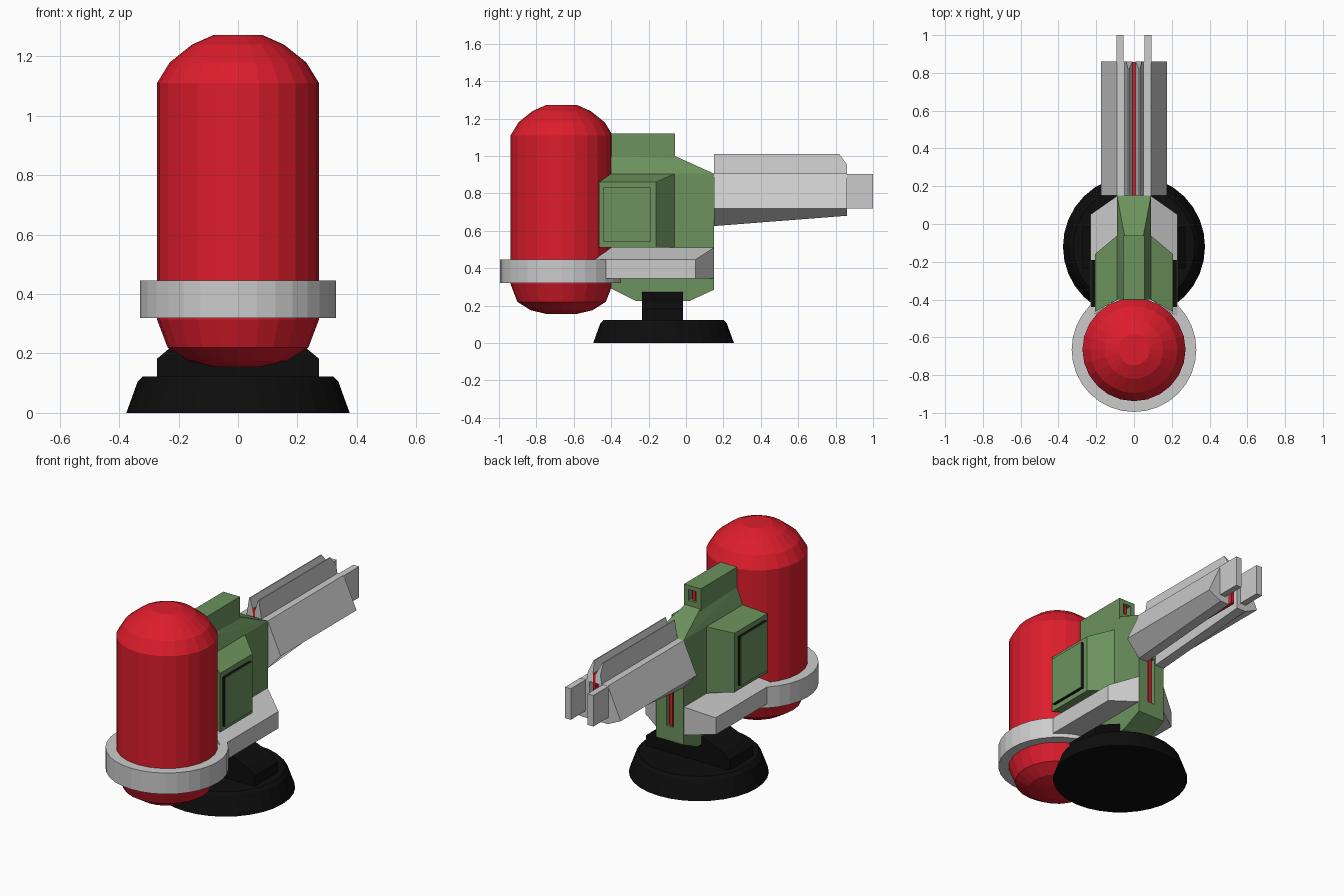
import bpy, bmesh, math

if "Cube" in bpy.data.objects:
    bpy.data.objects.remove(bpy.data.objects["Cube"])


def material(name, rgb):
    m = bpy.data.materials.new(name)
    m.diffuse_color = (*rgb, 1)
    m.use_nodes = True
    m.node_tree.nodes["Principled BSDF"].inputs["Base Color"].default_value = m.diffuse_color
    return m


RED = material("red", (0.72, 0.012, 0.025))
GREEN = material("green", (0.15, 0.29, 0.11))
BLACK = material("black", (0.004, 0.004, 0.004))


def finish(name, bm, mat):
    bmesh.ops.recalc_face_normals(bm, faces=bm.faces[:])
    me = bpy.data.meshes.new(name)
    bm.to_mesh(me)
    bm.free()
    if mat:
        me.materials.append(mat)
    ob = bpy.data.objects.new(name, me)
    bpy.context.collection.objects.link(ob)
    return ob


def hull(name, pts, mat=None):
    """Convex solid around a few corner points."""
    bm = bmesh.new()
    for p in pts:
        bm.verts.new(p)
    bmesh.ops.convex_hull(bm, input=bm.verts[:])
    bmesh.ops.dissolve_limit(bm, angle_limit=0.01, verts=bm.verts[:], edges=bm.edges[:])
    return finish(name, bm, mat)


def box(name, x, y, z, mat=None):
    return hull(name, [(a, b, c) for a in x for b in y for c in z], mat)


def loft(name, sec_a, sec_b, mat=None):
    """Solid between two matching sections."""
    bm = bmesh.new()
    a = [bm.verts.new(p) for p in sec_a]
    b = [bm.verts.new(p) for p in sec_b]
    bm.faces.new(a)
    bm.faces.new(b)
    for i in range(len(a)):
        j = (i + 1) % len(a)
        bm.faces.new((a[i], a[j], b[j], b[i]))
    return finish(name, bm, mat)


def lathe(name, profile, cy, seg, mat=None, closed=False):
    """Revolve (radius, z) points round a vertical axis at y = cy."""
    bm = bmesh.new()
    rings = [[bm.verts.new((r * math.cos(2 * math.pi * k / seg),
                            cy + r * math.sin(2 * math.pi * k / seg), z))
              for k in range(seg)] for r, z in profile]
    pairs = list(zip(rings, rings[1:]))
    if closed:
        pairs.append((rings[-1], rings[0]))
    else:
        bm.faces.new(rings[0])
        bm.faces.new(rings[-1])
    for a, b in pairs:
        for k in range(seg):
            n = (k + 1) % seg
            bm.faces.new((a[k], a[n], b[n], b[k]))
    return finish(name, bm, mat)


def cut(ob, cutter):
    m = ob.modifiers.new("cut", 'BOOLEAN')
    m.operation = 'DIFFERENCE'
    m.solver = 'EXACT'
    m.object = cutter
    cutter.hide_render = True
    cutter.display_type = 'WIRE'


# Fluid tank and its holding ring
lathe("tank", [(0.08, 0.155), (0.165, 0.175), (0.237, 0.22), (0.273, 0.315), (0.273, 1.11),
               (0.23, 1.18), (0.155, 1.24), (0.083, 1.272)], -0.665, 24, RED)
lathe("tank_ring", [(0.265, 0.32), (0.33, 0.32), (0.33, 0.445), (0.265, 0.445)],
      -0.665, 32, None, True)

# Round foot and pedestal
lathe("foot", [(0.376, 0), (0.338, 0.105), (0.322, 0.122)], -0.12, 32, BLACK)
ped = [(0.273, 0.11), (0.273, 0.182), (0.23, 0.218), (0.1, 0.272)]
hull("pedestal", [(s * x, y, z) for s in (1, -1) for x, z in ped for y in (-0.235, -0.015)], BLACK)

# Central body with front slot
side = [(-0.4, 0.29), (-0.27, 0.225), (0.02, 0.225), (0.15, 0.285), (0.15, 0.905), (-0.4, 0.905)]
body = hull("body", [(x, y, z) for x in (-0.09, 0.09) for y, z in side], GREEN)
cut(body, box("slot_cutter", (-0.024, 0.024), (0.09, 0.2), (0.37, 0.66)))
box("slot_strip", (-0.01, 0.01), (0.085, 0.14), (0.36, 0.67), RED)

# Sloping roof and sight block
hull("roof", [(s * x, y, z) for s in (1, -1) for x, y, z in
              ((0.09, -0.4, 0.905), (0.09, 0.15, 0.905), (0.05, 0.15, 0.905),
               (0.055, -0.4, 1.0), (0.05, -0.06, 1.0))], GREEN)
sight = box("sight_block", (-0.055, 0.055), (-0.4, -0.06), (0.99, 1.12), GREEN)
cut(sight, box("sight_cutter", (-0.025, 0.025), (-0.14, 0), (1.03, 1.095)))
box("sight_strip", (-0.009, 0.009), (-0.145, -0.075), (1.025, 1.1), RED)


def wing(name, s, x, outer_y, outer_z, inner_y, inner_z, mat=None):
    hull(name, [(s * x, y, z) for y in outer_y for z in outer_z] +
         [(s * 0.088, y, z) for y in inner_y for z in inner_z], mat)


for s, tag in ((1, "right"), (-1, "left")):
    # Side pod with a raised panel, and the arm below it
    wing(f"pod_{tag}", s, 0.207, (-0.465, -0.16), (0.51, 0.86), (-0.4, -0.06), (0.51, 0.905), GREEN)
    py, pz = (-0.44, -0.19), (0.54, 0.83)
    box(f"panel_edge_{tag}", (s * 0.2, s * 0.224), py, pz, BLACK)
    box(f"panel_face_{tag}", (s * 0.224, s * 0.227), py, pz, GREEN)
    wing(f"arm_{tag}", s, 0.23, (-0.49, 0.05), (0.345, 0.445), (-0.4, 0.15), (0.345, 0.51))

    # Gun flank, top rail and barrel plate
    def flank(y, low):
        return [(s * x, y, z) for x, z in
                ((0.03, 0.905), (0.09, 0.905), (0.175, 0.72), (0.09, low), (0.03, low))]
    loft(f"gun_flank_{tag}", flank(0.15, 0.625), flank(0.86, 0.68))
    rail = [(0.008, 0.9), (0.05, 0.9), (0.041, 0.955), (0.032, 1.01), (0.026, 1.01), (0.008, 0.95)]
    loft(f"gun_rail_{tag}", [(s * x, 0.15, z) for x, z in rail],
         [(s * x, 0.82 if z > 1 else 0.86, z) for x, z in rail])
    box(f"barrel_{tag}", (s * 0.055, s * 0.093), (0.85, 1.0), (0.72, 0.904))

# Red core plate between the two gun halves
box("gun_core", (-0.009, 0.009), (0.15, 0.858), (0.7, 0.952), RED)
